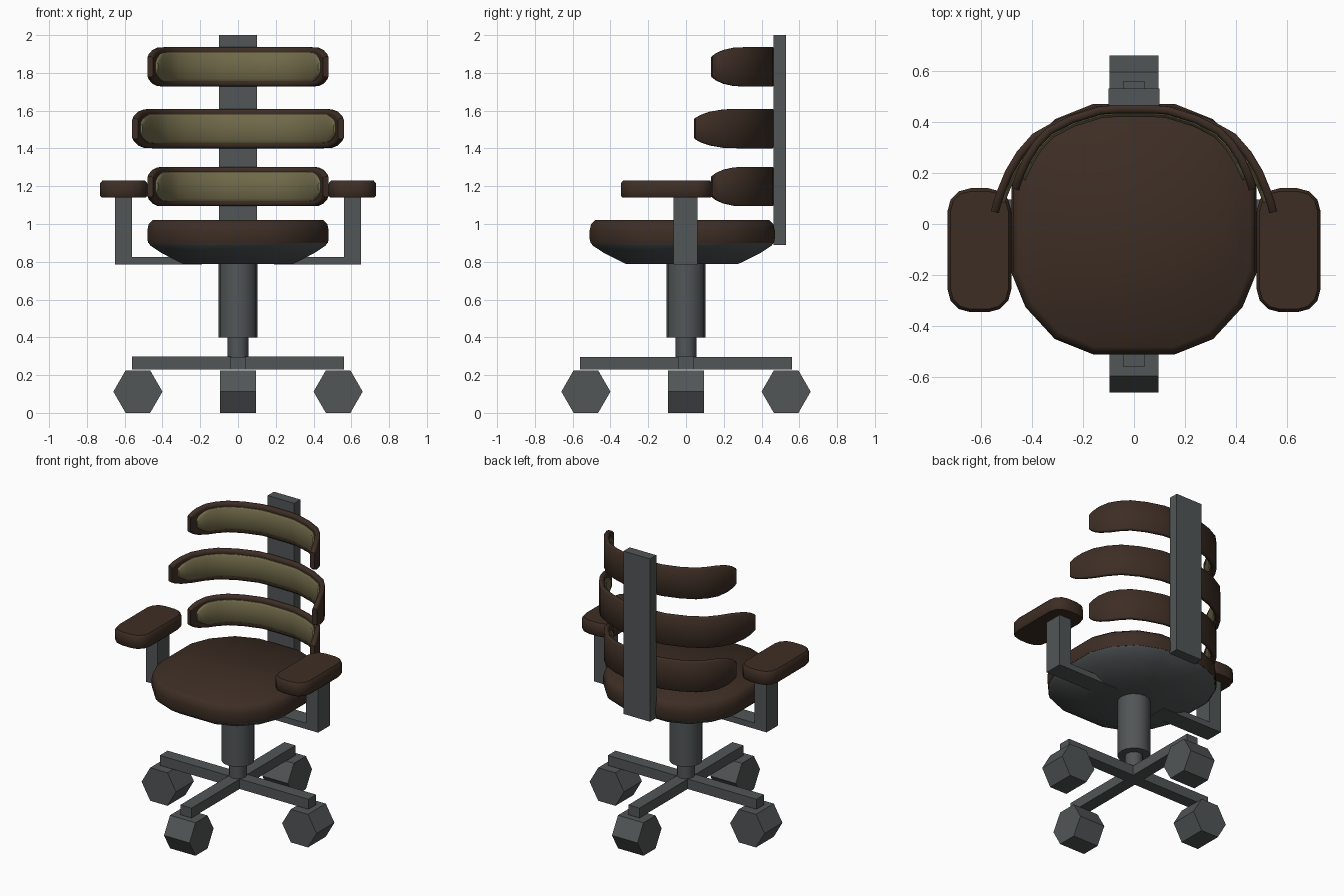
import bpy, bmesh, math
from mathutils import Vector

if "Cube" in bpy.data.objects:
    bpy.data.objects.remove(bpy.data.objects["Cube"])


def material(name, rgb):
    m = bpy.data.materials.new(name)
    m.diffuse_color = (*rgb, 1)
    m.use_nodes = True
    m.node_tree.nodes["Principled BSDF"].inputs["Base Color"].default_value = m.diffuse_color
    return m


BROWN = material("brown leather", (0.047, 0.027, 0.018))
TAN = material("olive tan fabric", (0.165, 0.145, 0.068))
GREY = material("dark grey metal", (0.083, 0.092, 0.094))


def finish(bm, name, mat, smooth=None):
    bmesh.ops.recalc_face_normals(bm, faces=bm.faces)
    if smooth:
        for f in bm.faces:
            f.smooth = True
        for e in bm.edges:
            e.smooth = e.calc_face_angle(0) < math.radians(smooth)
    me = bpy.data.meshes.new(name)
    bm.to_mesh(me)
    bm.free()
    me.materials.append(mat)
    ob = bpy.data.objects.new(name, me)
    bpy.context.collection.objects.link(ob)
    return ob


def loft(name, rings, mat, smooth=None):
    """Skin a list of closed rings and cap both ends."""
    bm = bmesh.new()
    vs = [[bm.verts.new(p) for p in r] for r in rings]
    n = len(rings[0])
    for a, b in zip(vs, vs[1:]):
        for i in range(n):
            j = (i + 1) % n
            bm.faces.new((a[i], a[j], b[j], b[i]))
    bm.faces.new(vs[0])
    bm.faces.new(vs[-1])
    return finish(bm, name, mat, smooth)


def box(name, x0, x1, y0, y1, z0, z1, mat):
    ring = lambda z: [(x0, y0, z), (x1, y0, z), (x1, y1, z), (x0, y1, z)]
    return loft(name, [ring(z0), ring(z1)], mat)


def cylinder(name, r, z0, z1, mat, n=16):
    ring = lambda z: [(r * math.cos(i * math.tau / n), r * math.sin(i * math.tau / n), z)
                      for i in range(n)]
    return loft(name, [ring(z0), ring(z1)], mat, 40)


# Seat outline: quarter points mirrored to a slightly squared disc
QUARTER = [(0.16, 0.49), (0.31, 0.43), (0.425, 0.305), (0.48, 0.17)]
OUTLINE = (QUARTER + [(x, -y) for x, y in QUARTER[::-1]]
           + [(-x, -y) for x, y in QUARTER] + [(-x, y) for x, y in QUARTER[::-1]])


def seat_ring(s, z):
    return [(x * s, y * s - 0.02, z) for x, y in OUTLINE]


loft("seat_cushion", [seat_ring(s, z) for s, z in
     [(0.99, 0.90), (1.0, 0.92), (1.0, 0.965), (0.985, 1.0), (0.94, 1.02)]], BROWN, 50)
loft("seat_shell", [seat_ring(s, z) for s, z in
     [(0.60, 0.787), (0.84, 0.845), (0.965, 0.885), (0.99, 0.902)]], GREY, 40)

# Column and star base
cylinder("column_sleeve", 0.102, 0.40, 0.80, GREY)
cylinder("column_rod", 0.055, 0.24, 0.41, GREY, 12)
box("base_beam_side", -0.56, 0.56, -0.042, 0.042, 0.23, 0.298, GREY)
box("base_beam_front", -0.042, 0.042, -0.56, 0.56, 0.23, 0.297, GREY)

# Four hexagonal castors
for k in range(4):
    hexa = lambda y: [(0.53 + 0.13 * math.cos(i * math.pi / 3), y,
                       0.1126 + 0.13 * math.sin(i * math.pi / 3)) for i in range(6)]
    loft("castor", [hexa(-0.096), hexa(0.096)], GREY).rotation_euler.z = k * math.pi / 2

# Armrests on both sides
for s in (-1, 1):
    def pad_ring(k, z):
        pts = []
        for cx, cy, a0 in ((1, 1, 0), (-1, 1, 90), (-1, -1, 180), (1, -1, 270)):
            for t in (0, 30, 60, 90):
                a = math.radians(a0 + t)
                pts.append((s * 0.605 + cx * 0.035 + (0.09 - k) * math.cos(a),
                            -0.1025 + cy * 0.1525 + (0.09 - k) * math.sin(a), z))
        return pts
    loft("armrest_pad", [pad_ring(k, z) for k, z in
         [(0.008, 1.14), (0, 1.15), (0, 1.215), (0.012, 1.23)]], BROWN, 50)
    # L-shaped bracket
    prof = [(0.19, 0.785), (0.65, 0.785), (0.65, 1.145), (0.56, 1.145), (0.56, 0.825), (0.19, 0.825)]
    loft("armrest_bracket", [[(s * x, y, z) for x, z in prof] for y in (-0.065, 0.06)], GREY)

# Back post
box("back_post", -0.1, 0.1, 0.463, 0.53, 0.89, 2.0, GREY)

# Curved back slats: normalised half path (across, forward) and half height factor
HALF = [(0.14, 0, 1), (0.28, 0.015, 1), (0.52, 0.125, 1), (0.71, 0.27, 1), (0.82, 0.44, 1),
        (0.90, 0.62, 0.98), (0.955, 0.80, 0.86), (0.985, 0.92, 0.70), (1.0, 1.0, 0.52)]
PATH = [(-x, f, h) for x, f, h in HALF[::-1]] + HALF


def slat(name, w, d, zc, section, trim, shrink, mat):
    pts = [Vector((x * w, 0.465 - f * d, 0)) for x, f, h in PATH]
    n = len(pts)
    rings = []
    for i, p in enumerate(pts):
        t = (pts[min(i + 1, n - 1)] - pts[max(i - 1, 0)]).normalized()
        inward = Vector((t.y, -t.x, 0))
        if i in (0, n - 1):  # pull the ends in for the inset panel
            p = p + t * (trim if i == 0 else -trim)
        elif trim and i in (1, 2, n - 2, n - 3):
            p = p + t * (trim if i < 3 else -trim) * (0.85 if i in (1, n - 2) else 0.6)
        hh = 0.104 * PATH[i][2] - shrink
        rings.append([p + inward * o + Vector((0, 0, zc + side * (hh - c)))
                      for o, c, side in section])
    loft(name, rings, mat, 50)


def closed(half):
    return [(o, c, 1) for o, c in half] + [(o, c, -1) for o, c in half[::-1]]


RIM = closed([(0, 0.006), (0.006, 0), (0.022, 0), (0.032, 0.01), (0.032, 0.02)])
PANEL = closed([(0.02, 0), (0.036, 0.0), (0.046, 0.014)])
for label, w, d, zc in (("lower", 0.48, 0.325, 1.198), ("middle", 0.56, 0.415, 1.505),
                        ("upper", 0.48, 0.325, 1.832)):
    slat(label + "_back_slat", w, d, zc, RIM, 0, 0, BROWN)
    slat(label + "_back_panel", w, d, zc, PANEL, 0.045, 0.028, TAN)
